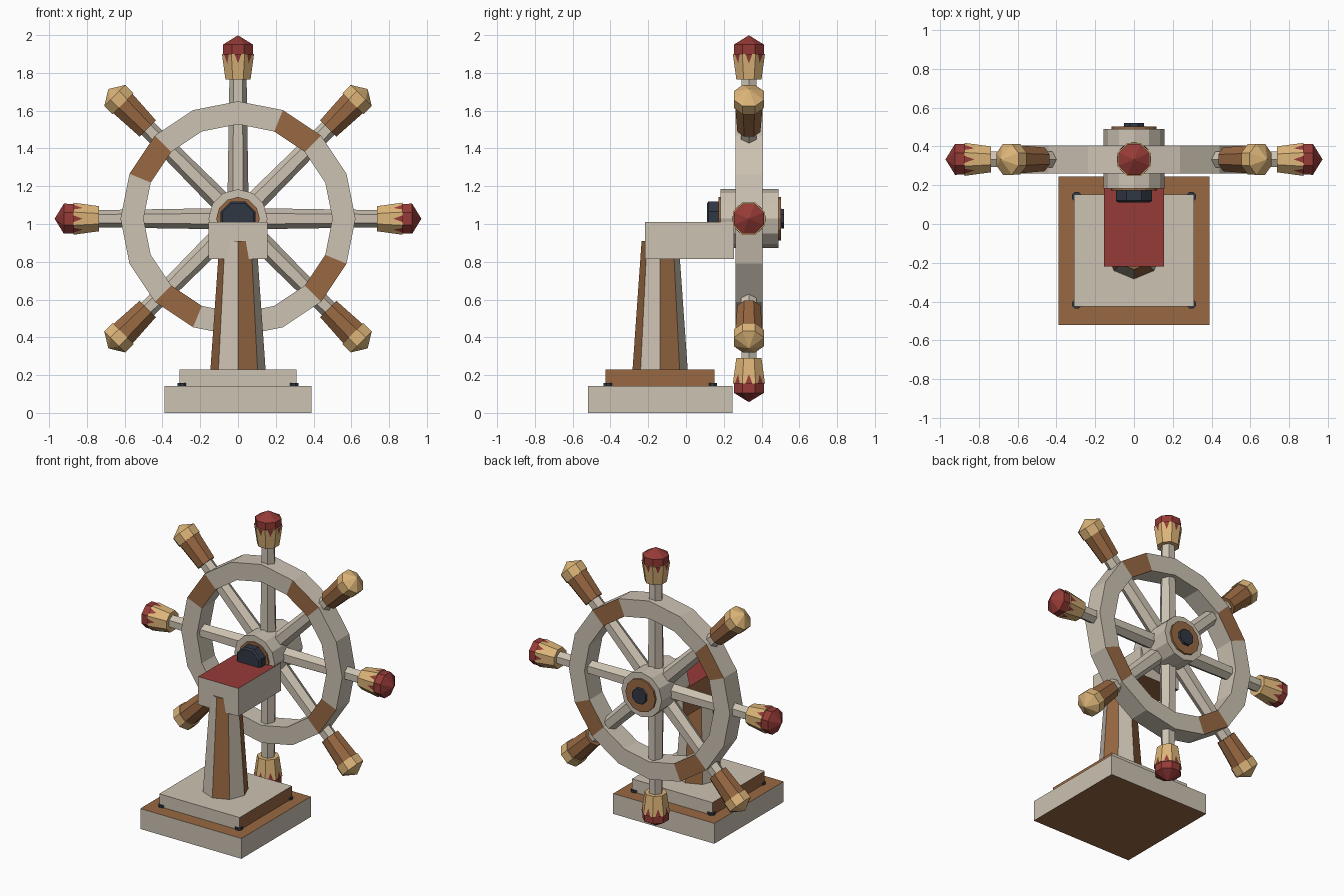
import bpy, bmesh, math
from mathutils import Matrix, Vector

if "Cube" in bpy.data.objects:
    bpy.data.objects.remove(bpy.data.objects["Cube"])

def material(name, rgb):
    lin = [(c / 255 / 12.92) if c < 11 else ((c / 255 + 0.055) / 1.055) ** 2.4 for c in rgb]
    m = bpy.data.materials.new(name)
    m.diffuse_color = (*lin, 1)
    m.use_nodes = True
    m.node_tree.nodes["Principled BSDF"].inputs["Base Color"].default_value = m.diffuse_color
    return m

GREY = material("weathered_grey", (204, 194, 178))
BROWN = material("brown_wood", (152, 104, 66))
TAN = material("tan_wood", (221, 181, 121))
RED = material("red_paint", (150, 59, 55))
NAVY = material("dark_iron", (48, 55, 68))

def finish(bm, name, mats, rule=None, matrix=None, recalc=True):
    if recalc:
        bmesh.ops.recalc_face_normals(bm, faces=bm.faces)
    if rule:
        for f in bm.faces:
            f.material_index = rule(f)
    if matrix:
        bm.transform(matrix)
    me = bpy.data.meshes.new(name)
    bm.to_mesh(me)
    bm.free()
    for m in mats:
        me.materials.append(m)
    ob = bpy.data.objects.new(name, me)
    bpy.context.collection.objects.link(ob)
    return ob

def box(name, x, y, z, mats, rule=None):
    bm = bmesh.new()
    bmesh.ops.create_cube(bm, size=1)
    size = [b - a for a, b in (x, y, z)]
    mid = [(a + b) / 2 for a, b in (x, y, z)]
    bm.transform(Matrix.Translation(mid) @ Matrix.Diagonal((*size, 1)))
    return finish(bm, name, mats, rule)

def lathe(name, profile, sides, mats, rule=None, matrix=None, turn=0.0):
    """Rings of (height, radius) along local z; radius 0 makes a point."""
    bm = bmesh.new()
    rings = []
    for h, r in profile:
        if r == 0:
            rings.append([bm.verts.new((0, 0, h))] * sides)
        else:
            rings.append([bm.verts.new((r * math.cos(turn + math.tau * k / sides),
                                        r * math.sin(turn + math.tau * k / sides), h))
                          for k in range(sides)])
    for lo, hi in zip(rings, rings[1:]):
        for k in range(sides):
            n = (k + 1) % sides
            loop = [lo[k], lo[n], hi[n], hi[k]]
            bm.faces.new(list(dict.fromkeys(loop)))
    for ring, (h, r) in ((rings[0], profile[0]), (rings[-1], profile[-1])):
        if r:
            bm.faces.new(ring)
    return finish(bm, name, mats, rule, matrix)

CENTRE = Vector((0, 0.333, 1.028))
FLAT = math.pi / 8

# stepped base
box("base_plinth", (-.39, .39), (-.52, .245), (0, .142), [GREY, BROWN],
    lambda f: int(abs(f.normal.z) > .5))
box("base_slab", (-.31, .31), (-.425, .152), (.14, .23), [GREY, BROWN],
    lambda f: int(abs(f.normal.x) > .5))
for i, (x, y) in enumerate([(x, y) for x in (-.295, .295) for y in (-.412, .14)]):
    lathe(f"base_bolt_{i + 1}", [(.14, .026), (.158, .026)], 8, [NAVY],
          matrix=Matrix.Translation((x, y, 0)), turn=FLAT)

# tapered post with alternating boards
def post_rule(f):
    if abs(f.normal.z) > .7:
        return 1
    c = f.calc_center_median()
    return int(math.floor(math.atan2(c.y, c.x) / (math.pi / 4)) % 2 == 0)

lathe("post", [(.23, .146), (.91, .098)], 8, [GREY, BROWN], post_rule,
      Matrix.Translation((0, -.137, 0)))

# bearing arm with red top
box("bearing_arm", (-.155, .155), (-.218, .253), (.815, 1.01), [GREY, BROWN, RED],
    lambda f: 2 if f.normal.z > .5 else int(f.normal.z < -.5 or f.normal.x < -.5))

# hub, its rings and the iron axle ends
AXLE = Matrix.Translation((0, 0, CENTRE.z)) @ Matrix.Rotation(-math.pi / 2, 4, 'X')
lathe("hub", [(.182, .156), (.49, .156)], 12, [GREY], matrix=AXLE)
lathe("hub_ring", [(.172, .115), (.503, .115)], 12, [BROWN], matrix=AXLE)
lathe("axle_front", [(.11, .088), (.12, .1), (.175, .1)], 8, [NAVY], matrix=AXLE, turn=FLAT)
lathe("axle_back", [(.5, .058), (.52, .055)], 8, [NAVY], matrix=AXLE, turn=FLAT)

# sixteen-sided rim with four painted segments
bm = bmesh.new()
N = 16
loops = []
for r, y in ((.5, -.072), (.622, -.072), (.622, .072), (.5, .072)):
    loops.append([bm.verts.new((r * math.sin(math.tau * k / N), y, r * math.cos(math.tau * k / N)))
                  for k in range(N)])
for s in range(4):
    a, b = loops[s], loops[(s + 1) % 4]
    for k in range(N):
        n = (k + 1) % N
        f = bm.faces.new((a[k], a[n], b[n], b[k]))
        f.material_index = int(s in (0, 2) and k % 4 == 1)
finish(bm, "rim", [GREY, BROWN], matrix=Matrix.Translation(CENTRE))

# spokes, grips and caps
for i in range(8):
    mat = Matrix.Translation(CENTRE) @ Matrix.Rotation(i * math.pi / 4, 4, 'Y')
    main = i % 2 == 0
    lathe(f"spoke_{i + 1}", [(.08, .056), (.78, .045)], 6, [GREY], matrix=mat)
    grip = [(.737, .072), (.872, .092)] if main else [(.675, .066), (.86, .078)]
    lathe(f"grip_{i + 1}", grip, 8, [TAN if main else BROWN], matrix=mat, turn=FLAT)
    lathe(f"cap_{i + 1}", [(.86, .085), (.922, .086), (.971, 0)], 8,
          [RED if main else TAN], matrix=mat, turn=FLAT)
    if main:
        # painted drips running down the flats of the grip
        bm = bmesh.new()
        for k in range(8):
            a = k * math.pi / 4
            out = Vector((math.cos(a), math.sin(a), 0))
            side = Vector((-math.sin(a), math.cos(a), 0))
            top, low = .092 * math.cos(FLAT) + .002, .0845 * math.cos(FLAT) + .002
            pts = [out * top - side * .018, out * top + side * .018, out * low]
            zs = (.872, .872, .822)
            vs = [bm.verts.new(p + Vector((0, 0, z))) for p, z in zip(pts, zs)]
            bm.faces.new((vs[0], vs[2], vs[1]))
        bm.normal_update()
        for f in bm.faces:
            c = f.calc_center_median()
            if f.normal.dot(Vector((c.x, c.y, 0))) < 0:
                f.normal_flip()
        finish(bm, f"drips_{i + 1}", [RED], matrix=mat, recalc=False)
